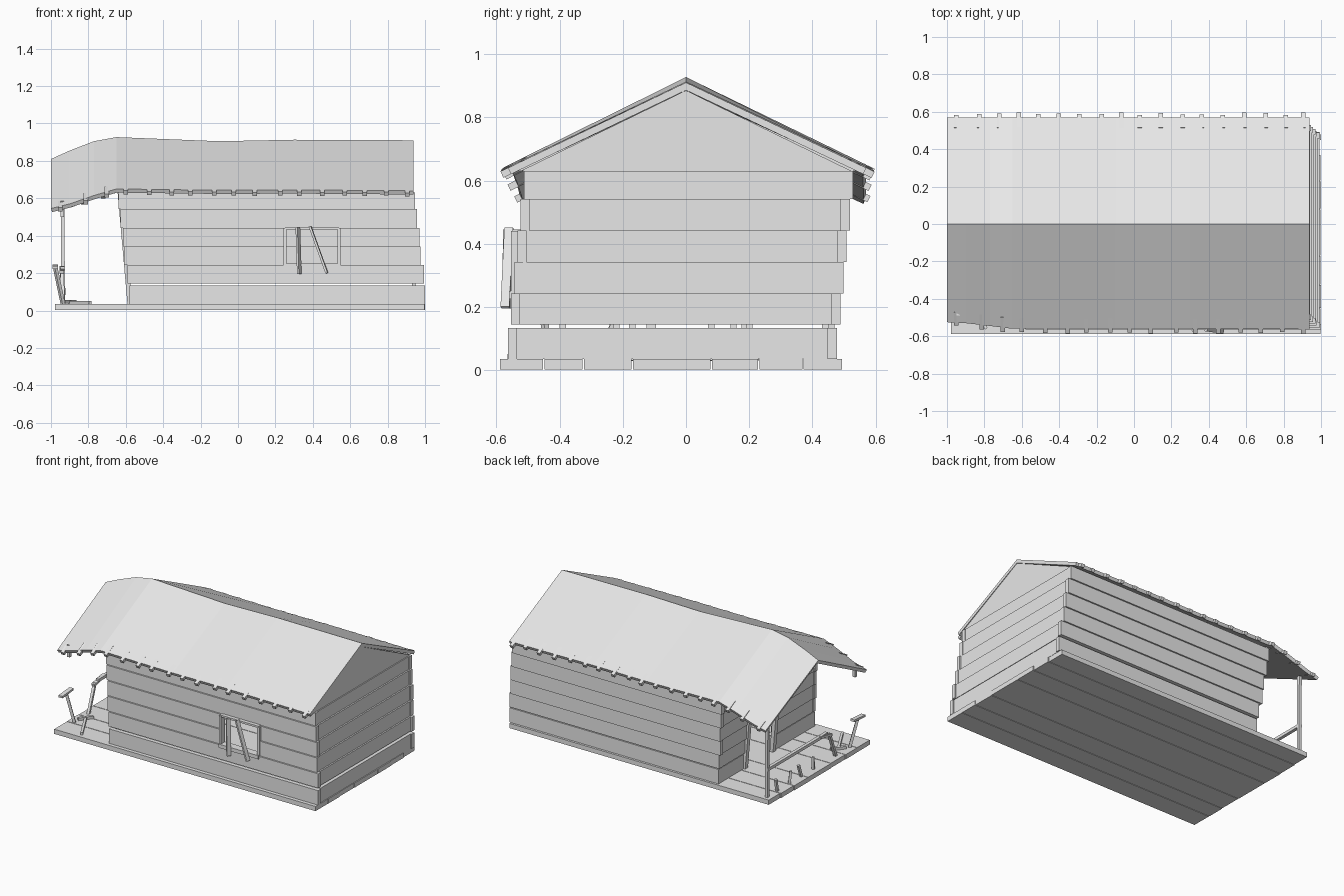
import bpy, bmesh, random
from mathutils import Vector, Matrix

random.seed(4)
if "Cube" in bpy.data.objects:
    bpy.data.objects.remove(bpy.data.objects["Cube"], do_unlink=True)

wood = bpy.data.materials.new("weathered_grey")
wood.use_nodes = True
GREY = (0.8, 0.8, 0.8, 1)
wood.diffuse_color = GREY
wood.node_tree.nodes["Principled BSDF"].inputs["Base Color"].default_value = GREY


def finish(name, bm):
    bmesh.ops.recalc_face_normals(bm, faces=bm.faces)
    mesh = bpy.data.meshes.new(name)
    bm.to_mesh(mesh)
    bm.free()
    mesh.materials.append(wood)
    ob = bpy.data.objects.new(name, mesh)
    bpy.context.collection.objects.link(ob)
    return ob


def box(name, xs, ys, zs):
    bm = bmesh.new()
    size = Vector((xs[1] - xs[0], ys[1] - ys[0], zs[1] - zs[0]))
    mid = Vector((sum(xs), sum(ys), sum(zs))) / 2
    bmesh.ops.create_cube(bm, size=1, matrix=Matrix.Translation(mid) @ Matrix.Diagonal(size).to_4x4())
    return finish(name, bm)


def beam(name, a, b, wide, deep):
    """Rectangular bar running from a to b."""
    a, b = Vector(a), Vector(b)
    d = b - a
    rot = d.to_track_quat('Z', 'Y').to_matrix().to_4x4()
    bm = bmesh.new()
    bmesh.ops.create_cube(bm, size=1, matrix=Matrix.Translation((a + b) / 2) @ rot
                          @ Matrix.Diagonal((wide, deep, d.length, 1)))
    return finish(name, bm)


def prism(name, outline, x0, x1):
    """Extrude a (y, z) outline along x."""
    bm = bmesh.new()
    face = bm.faces.new([bm.verts.new((x0, y, z)) for y, z in outline])
    ext = bmesh.ops.extrude_face_region(bm, geom=[face])
    bmesh.ops.translate(bm, vec=(x1 - x0, 0, 0),
                        verts=[v for v in ext["geom"] if isinstance(v, bmesh.types.BMVert)])
    return finish(name, bm)


# Deck boards running the full length
seams = [-0.59, -0.45, -0.325, -0.17, 0.08, 0.23, 0.37, 0.495]
for y0, y1 in zip(seams, seams[1:]):
    end = random.uniform(0, 0.01)
    box("deck_board", (-0.98 + end, 1.0 - end), (y0 + 0.002, y1 - 0.002), (0.003, 0.035))

# Leaning plank walls: every row is shifted a little further back and sideways
rows = [(0.035, 0.134), (0.145, 0.243), (0.243, 0.343), (0.343, 0.442), (0.442, 0.542), (0.542, 0.63)]
DOOR = (-0.11, 0.19)
WINDOW = (0.25, 0.54)
for i, (z0, z1) in enumerate(rows):
    s = 0.01 * i
    jog = random.uniform(-0.006, 0.006)
    x0, x1 = -0.585 - s + jog, 1.0 - s + (jog if i else 0)
    front, back = (-0.563 + s, -0.535 + s), (0.448 + s, 0.478 + s)
    spans = [(x0, WINDOW[0]), (WINDOW[1], x1)] if i in (2, 3) else [(x0, x1)]
    for span in spans:
        box("front_wall_plank", span, front, (z0, z1))
    box("back_wall_plank", (x0, x1), back, (z0, z1))
    box("right_end_plank", (0.965 - s, 0.992 - s), (front[1], back[0]), (z0, z1))
    for span in ((front[1], DOOR[0]), (DOOR[1], back[0])):
        box("porch_wall_plank", (-0.58 - s, -0.555 - s), span, (z0, z1))

# Inner studs and door jambs
for y in (-0.39, -0.22, -0.17, 0.08, 0.15, 0.2, 0.44):
    beam("end_wall_stud", (0.95, y, 0.03), (0.895, y, 0.63), 0.02, 0.02)
for y in DOOR:
    beam("door_jamb", (-0.578, y, 0.03), (-0.632, y, 0.64), 0.03, 0.025)

# Gable boards, narrowing to the ridge
for x, peak in ((0.91, 0.885), (-0.645, 0.895)):
    levels = [0.63, 0.745, 0.845, peak]
    for z0, z1 in zip(levels, levels[1:]):
        w0, w1 = (peak - z0) / 0.487, (peak - z1) / 0.487
        outline = [(-w0, z0), (w0, z0)] + ([(w1, z1), (-w1, z1)] if w1 > 0 else [(0, z1)])
        prism("gable_board", outline, x, x + 0.025)

# Sagging roof: x, ridge height, eave height, front eave reach
stations = [(-1.0, 0.81, 0.545, 0.525), (-0.9, 0.855, 0.57, 0.53), (-0.77, 0.905, 0.615, 0.545),
            (-0.65, 0.927, 0.65, 0.56), (-0.1, 0.905, 0.643, 0.56), (0.3, 0.913, 0.645, 0.56),
            (0.938, 0.91, 0.64, 0.563)]


def roof_at(x):
    for a, b in zip(stations, stations[1:]):
        if x <= b[0]:
            t = (x - a[0]) / (b[0] - a[0])
            return [p + (q - p) * t for p, q in zip(a, b)]
    return stations[-1]


bm = bmesh.new()
bars = [[bm.verts.new(p) for p in ((x, -reach, eave), (x, 0, ridge), (x, 0.57, eave))]
        for x, ridge, eave, reach in stations]
for a, b in zip(bars, bars[1:]):
    for j in (0, 1):
        bm.faces.new((a[j], b[j], b[j + 1], a[j + 1]))
roof = finish("roof", bm)
solid = roof.modifiers.new("thickness", 'SOLIDIFY')
solid.thickness = 0.022
solid.offset = -1
solid.use_even_offset = True

# Rafter tails poking out under both eaves
for side, count in ((-1, 17), (1, 18)):
    for k in range(count):
        x = -0.94 + k * 1.85 / (count - 1) + random.uniform(-0.012, 0.012)
        _, ridge, eave, reach = roof_at(x)
        reach = reach if side < 0 else 0.57
        slope = (ridge - eave) / reach
        out = random.uniform(0.008, 0.022)
        z = eave - 0.012
        beam("rafter_tail", (x, side * (reach - 0.06), z + 0.06 * slope),
             (x, side * (reach + out), z - out * slope), 0.024, 0.022)

# Boarded-up window
y = -0.548
box("window_sill", (0.245, 0.545), (y - 0.012, y + 0.04), (0.225, 0.25))
box("window_head", (0.25, 0.54), (y, y + 0.04), (0.432, 0.445))
for x in WINDOW:
    box("window_side", (x - 0.008, x + 0.008), (y - 0.005, y + 0.04), (0.24, 0.44))
beam("window_board", (0.32, y - 0.015, 0.445), (0.328, y - 0.02, 0.195), 0.028, 0.012)
beam("window_board", (0.385, y - 0.012, 0.45), (0.475, y - 0.024, 0.2), 0.028, 0.012)

# Porch posts: one whole, one snapped off under the roof
beam("porch_post", (-0.935, 0.46, 0.03), (-0.938, 0.46, 0.575), 0.02, 0.02)
beam("broken_post_top", (-0.94, -0.48, 0.5), (-0.94, -0.48, 0.585), 0.02, 0.02)

# Railing and its broken balusters
beam("porch_rail", (-0.937, 0.47, 0.225), (-0.937, -0.18, 0.225), 0.022, 0.02)
for k in range(4):
    y = 0.35 - 0.13 * k
    lean = random.uniform(-0.03, 0.03)
    beam("broken_baluster", (-0.935, y, 0.03), (-0.94 + lean / 3, y + lean, 0.12), 0.016, 0.016)
beam("leaning_post", (-0.935, -0.28, 0.03), (-0.942, -0.2, 0.215), 0.018, 0.018)
beam("broken_rail_end", (-0.942, -0.22, 0.205), (-0.942, -0.1, 0.23), 0.025, 0.016)
beam("leaning_post", (-0.935, -0.43, 0.03), (-0.978, -0.46, 0.235), 0.018, 0.018)
beam("broken_rail_end", (-0.978, -0.52, 0.23), (-0.978, -0.4, 0.24), 0.03, 0.014)

# Fallen post lying on the deck
beam("fallen_post", (-0.9, -0.36, 0.044), (-0.79, -0.56, 0.044), 0.016, 0.016)
beam("fallen_rail", (-0.93, -0.4, 0.046), (-0.87, -0.32, 0.046), 0.018, 0.018)
